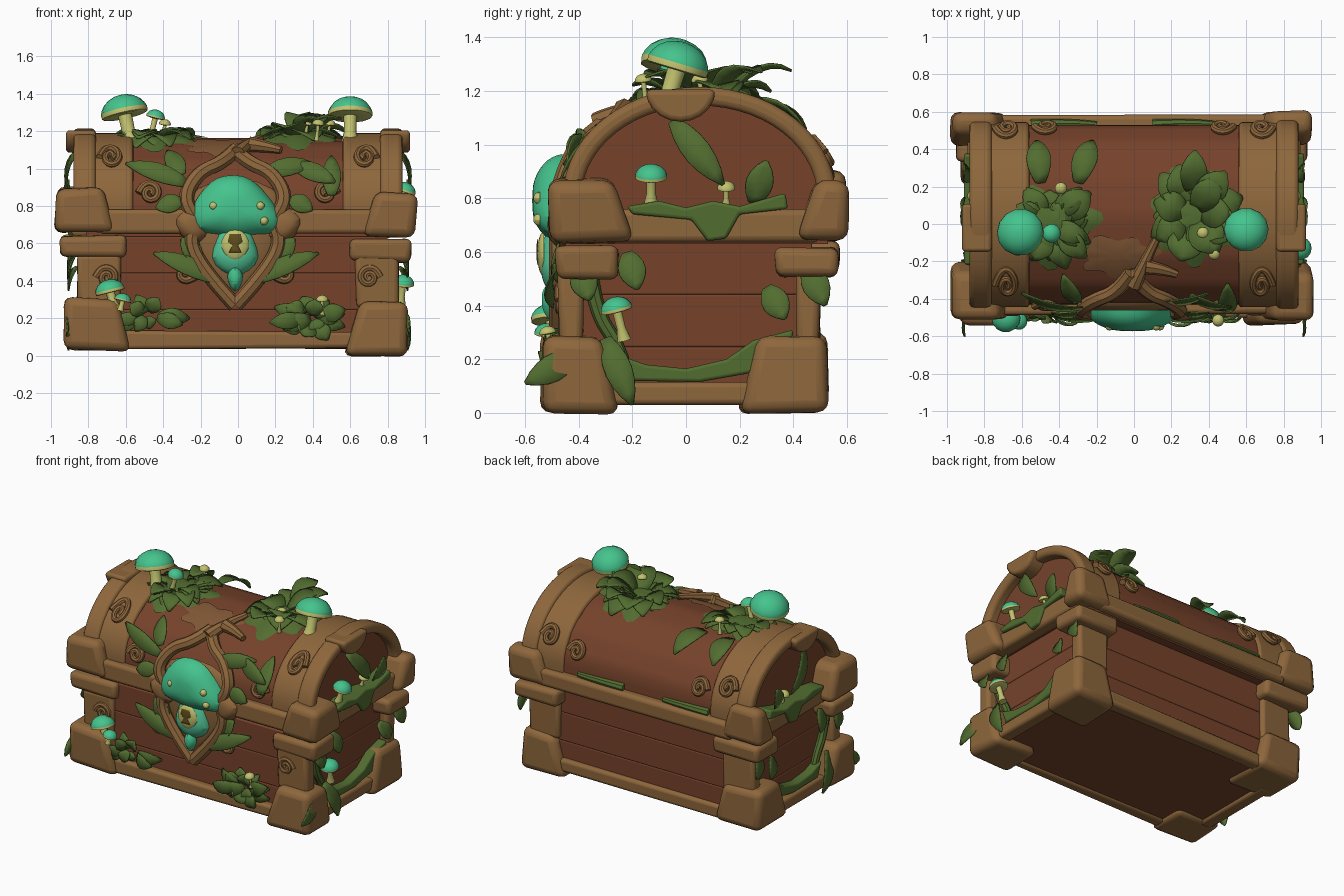
import bpy, bmesh, math, random
from mathutils import Vector as V

random.seed(4)
if "Cube" in bpy.data.objects:
    bpy.data.objects.remove(bpy.data.objects["Cube"])


def material(name, *rgb):
    m = bpy.data.materials.new(name)
    m.use_nodes = True
    m.diffuse_color = (*rgb, 1)
    bsdf = next(n for n in m.node_tree.nodes if n.type == 'BSDF_PRINCIPLED')
    bsdf.inputs["Base Color"].default_value = (*rgb, 1)
    bsdf.inputs["Roughness"].default_value = 0.8
    return m


TRIM = material("tan carved wood", .27, .135, .045)
WOOD = material("red brown planks", .18, .055, .024)
WORN = material("worn planks", .215, .095, .036)
LEAF = material("leaf green", .085, .152, .03)
TEAL = material("teal cap", .06, .55, .27)
MINT = material("mint stem", .085, .58, .32)
CREAM = material("pale yellow", .54, .54, .16)
DARK = material("keyhole brown", .12, .075, .012)
parts = []


def make(name, bm, mats, bevel=0, solid=0, subsurf=0):
    if not solid:
        bmesh.ops.recalc_face_normals(bm, faces=bm.faces)
    me = bpy.data.meshes.new(name)
    bm.to_mesh(me)
    bm.free()
    for m in mats:
        me.materials.append(m)
    ob = bpy.data.objects.new(name, me)
    bpy.context.collection.objects.link(ob)
    parts.append(ob)
    if bevel:
        b = ob.modifiers.new("soft edges", 'BEVEL')
        b.width, b.segments, b.angle_limit = bevel, 3, math.radians(40)
    if solid:
        ob.modifiers.new("thickness", 'SOLIDIFY').thickness = solid
    if subsurf:
        ob.modifiers.new("smoothing", 'SUBSURF').levels = subsurf


def block(name, x, y, z, mat=TRIM, bevel=.03, inset=0, jitter=0):
    """Box from ranges; the inner top edges pull outward by inset."""
    bm = bmesh.new()
    bmesh.ops.create_cube(bm, size=1)
    mid = V((sum(x) / 2, sum(y) / 2, sum(z) / 2))
    for v in bm.verts:
        top = v.co.z > 0
        v.co = [r[0] if c < 0 else r[1] for c, r in zip(v.co, (x, y, z))]
        for i in (0, 1):
            if top and abs(v.co[i]) < abs(mid[i]):
                v.co[i] += inset * (1 if mid[i] > 0 else -1)
        v.co += V([random.uniform(-jitter, jitter) for _ in "xyz"])
    make(name, bm, [mat], bevel)


def prism(name, pts, lo, hi, mat, bevel=0):
    """Side outline (y, z) extruded along x."""
    bm = bmesh.new()
    a, b = ([bm.verts.new((x, *p)) for p in pts] for x in (lo, hi))
    bm.faces.new(a)
    bm.faces.new(b[::-1])
    for i in range(len(pts)):
        bm.faces.new((a[i - 1], b[i - 1], b[i], a[i]))
    make(name, bm, [mat], bevel)


def arch(a, b, n=28):
    ts = [math.pi * i / n for i in range(n + 1)]
    return [(.05 + a * math.cos(t), .8 + b * math.sin(t)) for t in ts]


def ring(a, b, thick):
    o, i = arch(a, b), arch(a - thick, b - thick)
    return [(.05 + a, .66)] + o + [(.05 - a, .66), (.05 - a + thick, .66)] + i[::-1] + [(.05 + a - thick, .66)]


def front_y(z):
    k = min(.97, max(0, z - .8) / .365)
    return .05 - .48 * math.sqrt(1 - k * k) - .02


def pad(name, x, y, rx, ry, height, mat, lobes=7):
    """Ragged patch draped over the lid."""
    bm = bmesh.new()
    n, rows = 42, []
    for k in range(6):
        t = 1 - k / 6
        row = []
        for i in range(n):
            a = i * math.tau / n
            r = t * (1 + .16 * math.sin(lobes * a) + .08 * math.sin(3 * a + 1))
            px, py = x + rx * r * math.cos(a), y + ry * r * math.sin(a)
            q = min(.95, abs(py - .05) / .48)
            row.append(bm.verts.new((px, py, .803 + .365 * math.sqrt(1 - q * q) + height * (1 - t * t))))
        rows.append(row)
    for r, s in zip(rows, rows[1:]):
        for i in range(n):
            bm.faces.new((r[i - 1], r[i], s[i], s[i - 1]))
    bm.faces.new(rows[-1])
    make(name, bm, [mat])


def tube(name, pts, r, mat, taper=1.0):
    cu = bpy.data.curves.new(name, 'CURVE')
    cu.dimensions, cu.bevel_depth, cu.bevel_resolution = '3D', r, 2
    cu.use_fill_caps, cu.resolution_u = True, 5
    s = cu.splines.new('NURBS')
    s.points.add(len(pts) - 1)
    for i, (q, p) in enumerate(zip(s.points, pts)):
        q.co = (*p, 1)
        q.radius = 1 + (taper - 1) * i / (len(pts) - 1)
    s.order_u, s.use_endpoint_u = 3, True
    ob = bpy.data.objects.new(name, cu)
    bpy.context.collection.objects.link(ob)
    bpy.ops.object.select_all(action='DESELECT')
    ob.select_set(True)
    bpy.context.view_layer.objects.active = ob
    bpy.ops.object.convert(target='MESH')
    ob = bpy.context.view_layer.objects.active
    ob.data.materials.clear()
    ob.data.materials.append(mat)
    parts.append(ob)


def puff(name, outline, y, depth, mat, subsurf=1):
    """Domed relief on the front, from an (x, z) outline."""
    bm = bmesh.new()
    c = sum((V(p) for p in outline), V((0, 0))) / len(outline)
    rows = []
    for k in range(5):
        t = k * math.pi / 10
        pts = [c + (V(p) - c) * math.cos(t) for p in outline]
        rows.append([bm.verts.new((p.x, y - depth * math.sin(t), p.y)) for p in pts])
    for r, s in zip(rows, rows[1:]):
        for i in range(len(r)):
            bm.faces.new((r[i - 1], r[i], s[i], s[i - 1]))
    bm.faces.new(rows[-1])
    make(name, bm, [mat], subsurf=subsurf)


def mushroom(name, base, r, h, up=(0, 0, 1), cap=TEAL, n=14):
    rings = [(.45 * r, 0), (.28 * r, h * .4), (.3 * r, h * .92), (.9 * r, h - .14 * r), (r, h - .1 * r), (1.01 * r, h + .09 * r)]
    rings += [(r * math.cos(t), h + .78 * r * math.sin(t)) for t in (.35, .65, .95, 1.25, 1.5)]
    bm = bmesh.new()
    q = V((0, 0, 1)).rotation_difference(V(up))
    rows = [[bm.verts.new(V(base) + q @ V((a * math.cos(i * math.tau / n), a * math.sin(i * math.tau / n), z)))
             for i in range(n)] for a, z in rings]
    for k, (a, b) in enumerate(zip(rows, rows[1:])):
        for i in range(n):
            bm.faces.new((a[i - 1], a[i], b[i], b[i - 1])).material_index = int(k > 4)
    bm.faces.new(rows[-1]).material_index = 1
    bm.faces.new(rows[0][::-1])
    make(name, bm, [CREAM, cap])


def leaf(bm, base, tip, normal, width, lift=.2):
    base, normal = V(base), V(normal).normalized()
    run = V(tip) - base
    side = run.cross(normal).normalized()
    prev = None
    for i in range(7):
        t = i / 6
        w = width * math.sin(math.pi * (.1 + .88 * t)) ** .8
        p = base + run * t + normal * (lift * run.length * 4 * t * (1 - t))
        row = [bm.verts.new(p + side * w * k - normal * w * .25 * (k == 0)) for k in (-1, 0, 1)]
        if prev:
            for k in (0, 1):
                bm.faces.new((prev[k], prev[k + 1], row[k + 1], row[k]))
        prev = row


def clump(name, centre, normal, count, length, width, rise=(-.05, .05), squash=(1, 1, 1)):
    bm = bmesh.new()
    n = V(normal)
    u = n.orthogonal().normalized()
    w = n.cross(u)
    for i in range(count):
        a = i * 2.4 + random.uniform(-.3, .3)
        out = u * math.cos(a) + w * math.sin(a)
        out = V([o * s for o, s in zip(out, squash)])
        reach = length * random.uniform(.6, 1)
        base = V(centre) + out * length * random.uniform(.05, .4)
        leaf(bm, base, base + out * reach + n * random.uniform(*rise), n, width * random.uniform(.75, 1.1), .25)
    make(name, bm, [LEAF], solid=.008)


# Planked body and arched lid
for i, z in enumerate((.05, .245, .44)):
    block(f"body_plank_{i}", (-.8, .8), (-.45, .47), (z, z + .197), WOOD, .008)
lid = arch(.48, .365)
for i in range(4, 28, 4):
    y, z = lid[i]
    lid[i] = (y + (.05 - y) * .02, z - (z - .8) * .02)
prism("lid_planks", [(.53, .63)] + lid + [(-.43, .63)], -.81, .81, WOOD)
pad("worn_patch_centre", -.09, -.17, .2, .1, .005, WORN)

# Rails along the base and the lid edge
for y in ((-.5, -.42), (.42, .5)):
    block("base_rail", (-.62, .62), y, (.04, .13), bevel=.02, jitter=.006)
block("front_lid_rail", (-.74, .74), (-.485, -.38), (.655, .78), bevel=.025, jitter=.006)
block("back_lid_rail", (-.74, .74), (.48, .58), (.64, .76), bevel=.025, jitter=.006)

# Moss outlines (y, z) for the ends
LID_MOSS = [(-.22, .77), (-.1, .79), (0, .765), (.1, .79), (.2, .77), (.37, .82), (.38, .76), (.2, .74),
            (.15, .65), (.08, .64), (.02, .72), (-.2, .74)]
BASE_MOSS = [(-.26, .22), (-.15, .18), (0, .165), (.15, .2), (.25, .27), (.4, .31), (.39, .23), (.25, .15),
             (.05, .115), (-.22, .12)]

# Corner caps, posts, bands and moss, mirrored on both ends
for s in (-1, 1):
    def X(a, b):
        return tuple(sorted((s * a, s * b)))
    d = -.012 * s
    block("base_side_rail", X(.78, .87), (-.3, .3), (.03, .115), bevel=.02)
    block("lid_side_rail", X(.78, .89), (-.3, .5), (.635, .76), bevel=.025)
    for name, y, lid_y, mid_y, post_y in (("front", (-.54, -.24), (-.51, -.2), (-.485, -.25), (-.475, -.385)),
                                          ("back", (.19, .525), (.41, .605), (.33, .57), (.41, .495))):
        block(name + "_foot", X(.57, .915 + d), y, (.015 + d, .295 + d), bevel=.045, inset=.08, jitter=.012)
        block(name + "_lid_corner", X(.66, .965 + d), lid_y, (.65 + d, .885 + d), bevel=.045, inset=.07, jitter=.012)
        block(name + "_body_corner", X(.6, .94 + d), mid_y, (.515 + d, .63 + d), bevel=.03, jitter=.008)
        block(name + "_post", X(.63, .86), post_y, (.25, .54), bevel=.025, jitter=.008)
    prism("lid_band", ring(.495, .39, .07), *X(.56, .79), TRIM, .02)
    prism("lid_rim", ring(.51, .415, .07), *X(.76, .88), TRIM, .025)
    knot = [(-.02 + .13 * math.cos(t), 1.205 - .12 * math.sin(t)) for t in [i * math.pi / 10 for i in range(11)]]
    prism("rim_knot", knot, *X(.76, .92), TRIM, .02)
    prism("lid_moss", LID_MOSS, *X(.79, .91), LEAF, .012)
    prism("base_moss", BASE_MOSS, *X(.79, .86), LEAF, .012)
    vine = ((-.36, .55), (-.34, .38), (-.25, .25), (-.22, .15))
    tube("end_vine", [(s * .82, y, z) for y, z in vine], .03, LEAF, .8)

    # Carved spirals on the front and back
    for x, z, back in ((.47, .87, 0), (.68, 1.06, 0), (.7, .42, 0), (.47, .92, 1), (.68, .97, 1)):
        pts = []
        for i in range(14):
            a, r = i * .8, .062 - .004 * i
            zz = z + r * math.sin(a)
            y = front_y(zz) - (.02 if x > .5 else 0)
            pts.append((s * (x + r * math.cos(a)), .1 - y if back else y, zz))
        tube("carved_spiral", pts, .02, TRIM, .8)

    # Emblem frame, side wings and scrolls
    path = ((0, 1.1), (.07, 1.03), (.2, .98), (.28, .84), (.2, .72), (.25, .6), (.14, .42), (0, .27))
    tube("emblem_frame", [(s * x - .015, front_y(z) - .02, z) for x, z in path], .04, TRIM)
    puff("emblem_wing", [(s * x, z) for x, z in ((.15, .8), (.28, .8), (.36, .74), (.33, .66), (.26, .6), (.15, .6))],
         -.45, .07, TRIM)
    curl = ((.15, .48), (.25, .38), (.32, .44), (.26, .48))
    tube("lower_scroll", [(s * x - .015, -.47, z) for x, z in curl], .025, TRIM, .5)

# Roots across the top of the lid
for i, path in enumerate((((0, 1.06, -.33), (.04, 1.11, -.24), (.12, 1.14, -.08)),
                          ((.06, 1.11, -.23), (.15, 1.1, -.24), (.23, 1.08, -.27)))):
    tube(f"lid_root_{i}", [(x, y, z + .02) for x, z, y in path], .042, TRIM, .5)

# Emblem: backing, large cap, stem, keyhole plate and drop
puff("emblem_backing", [(-.015, .26), (.13, .42), (.24, .6), (.21, .72), (.26, .84), (.12, .95),
                        (-.15, .95), (-.29, .84), (-.24, .72), (-.27, .6), (-.16, .42)], -.42, .07, TRIM)
puff("emblem_cap", [(-.015, .97), (.07, .95), (.14, .88), (.2, .8), (.25, .72), (.22, .65), (.1, .65), (-.015, .62),
                    (-.12, .65), (-.24, .66), (-.27, .74), (-.22, .85), (-.14, .94), (-.08, .96)], -.46, .12, TEAL)
puff("emblem_stem", [(-.08, .72), (.05, .72), (.085, .62), (.125, .52), (.06, .45), (-.015, .42),
                     (-.09, .45), (-.155, .52), (-.115, .62)], -.47, .075, MINT)
puff("keyhole_plate", [(-.015, .69), (.05, .65), (.07, .58), (.02, .505), (-.05, .505), (-.1, .58), (-.08, .65)], -.53, .025, CREAM)
puff("keyhole", [(-.045, .65), (.015, .65), (.025, .61), (0, .59), (.02, .55), (-.05, .55), (-.03, .59), (-.055, .61)],
     -.551, .007, DARK, 0)
puff("emblem_drop", [(-.015, .51), (.02, .45), (.035, .41), (-.015, .31), (-.065, .41), (-.05, .45)], -.49, .05, TEAL)
for x, z in ((-.13, .8), (.12, .8), (.14, .72)):
    puff("cap_spot", [(x + .028 * math.cos(i), z + .028 * math.sin(i)) for i in range(6)], -.545, .025, CREAM)

# Mushrooms
mushroom("top_mushroom_right_end", (.6, -.08, 1.13), .118, .17, (0, .3, 1))
mushroom("top_mushroom_left_end", (-.57, -.07, 1.13), .125, .175, (-.22, .15, 1))
mushroom("small_top_mushroom", (-.47, -.05, 1.16), .05, .12, (.25, 0, 1))
for x, y in ((.36, -.04), (.48, .06), (.42, -.15), (-.4, .2)):
    mushroom("tiny_top_mushroom", (x, y, 1.15), .032, .09, (.1, -.1, 1), CREAM)
mushroom("front_mushroom_large", (-.66, -.5, .25), .078, .1, (-.25, 0, 1))
mushroom("front_mushroom_small", (-.63, -.52, .24), .045, .06, (.25, 0, 1))
mushroom("front_tiny_mushroom", (.45, -.5, .22), .032, .08, (0, -.2, 1), CREAM)
mushroom("end_mushroom_upper", (.86, -.13, .78), .06, .105, (.3, 0, 1))
mushroom("end_mushroom_lower", (.87, -.23, .27), .06, .12, (.1, -.25, 1))
for s in (-1, 1):
    mushroom("end_tiny_mushroom", (s * .84, .15, .78), .034, .06, (s * .3, 0, 1), CREAM)

# Moss pads and leaf clumps on the lid and front
pad("right_top_moss", .33, .05, .22, .24, .03, LEAF)
pad("left_top_moss", -.44, -.01, .23, .2, .03, LEAF)
clump("right_top_leaves", (.31, .06, 1.18), (0, 0, 1), 22, .25, .095, (-.07, .1))
clump("left_top_leaves", (-.45, .0, 1.165), (0, 0, 1), 24, .21, .075, (-.07, .03))
clump("front_right_leaves", (.4, -.49, .2), (0, -1, 0), 14, .2, .05, (-.04, .04), (1, 1, .5))
clump("front_left_leaves", (-.49, -.49, .22), (0, -1, 0), 9, .17, .045, (-.04, .04), (1, 1, .6))
bm = bmesh.new()
for x, z, x2, z2 in ((-.1, .4, -.45, .55), (.08, .4, .43, .55), (-.2, .5, -.3, .63), (.2, .5, .3, .63), (-.27, .92, -.6, 1.03),
                     (-.3, .97, -.38, 1.1), (.14, .98, .4, 1.03), (.3, 1.02, .52, .93), (.5, .86, .5, 1.07),
                     (-.3, .83, -.44, .79), (.28, .84, .4, .78)):
    leaf(bm, (x, front_y(z) - .03, z), (x2, front_y(z2) - .03, z2), (0, -1, .3), .05, .1)
for x, x2 in ((-.5, -.52), (-.3, -.22)):
    leaf(bm, (x, .22, 1.16), (x2, .45, 1.06), (0, .5, 1), .065)
for s in (-1, 1):
    for y, z, y2, z2 in ((.25, .78, .3, .94), (-.05, 1.09, .14, .85), (-.22, .6, -.18, .46), (.3, .47, .37, .35),
                         (-.3, .28, -.2, .03), (-.4, .22, -.6, .11), (.45, .55, .52, .4), (-.4, .55, -.36, .42)):
        leaf(bm, (s * .87, y, z), (s * .91, y2, z2), (s, 0, 0), .05, .12)
make("scattered_leaves", bm, [LEAF], solid=.008)

# Moss along the back edge
for x in (-.35, .3):
    tube("back_moss", [(x - .2, .53, .77), (x, .545, .775), (x + .15, .53, .77)], .03, LEAF, .6)

# Smooth shading with crisp edges
bpy.ops.object.select_all(action='DESELECT')
for ob in parts:
    ob.select_set(True)
bpy.context.view_layer.objects.active = parts[0]
bpy.ops.object.shade_smooth_by_angle(angle=math.radians(40))
